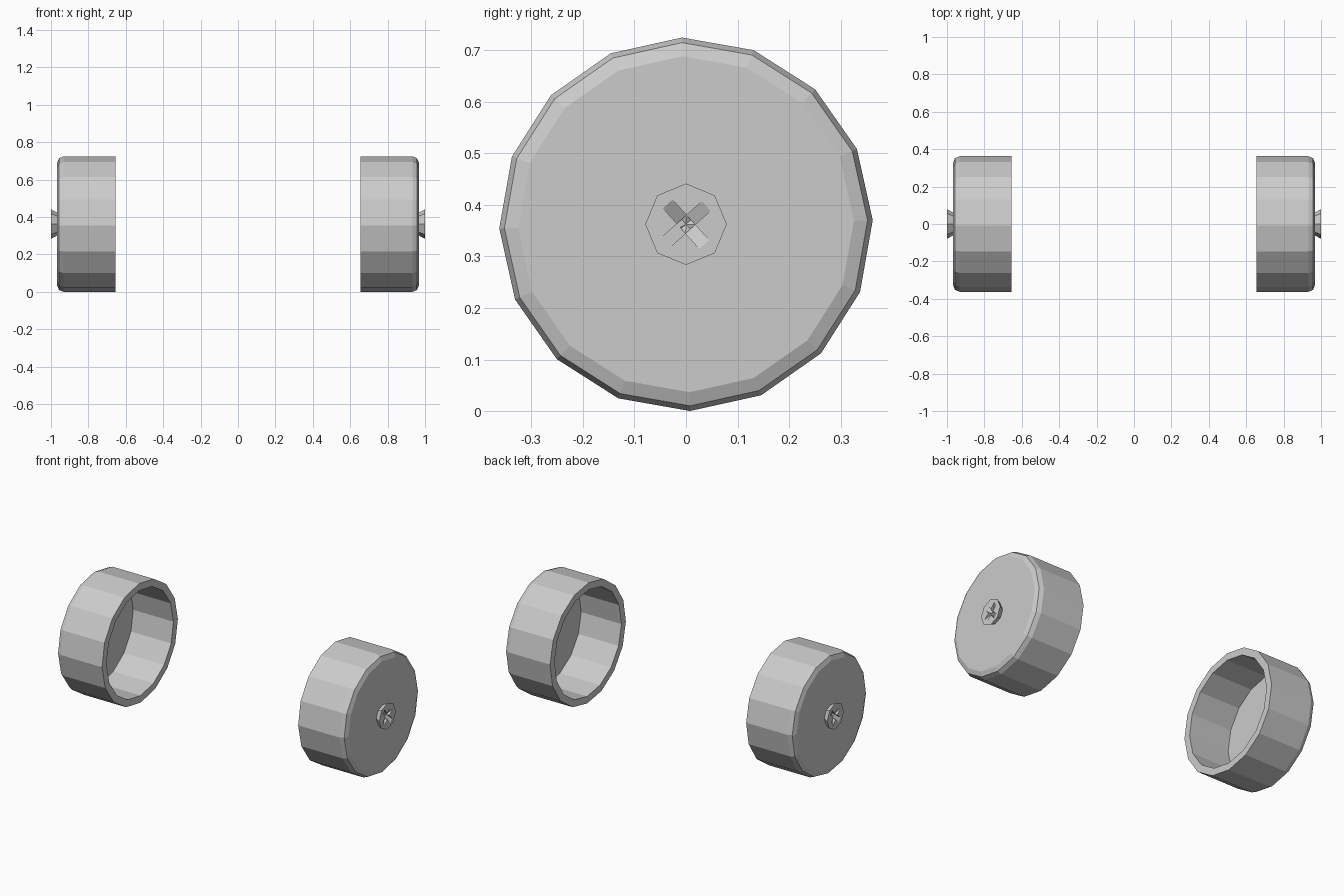
import bpy, bmesh
from math import sin, cos, pi, radians

if "Cube" in bpy.data.objects:
    bpy.data.objects.remove(bpy.data.objects["Cube"])

CZ = 0.3625  # axle height


def make_object(name, bm):
    bmesh.ops.recalc_face_normals(bm, faces=bm.faces)
    mesh = bpy.data.meshes.new(name)
    bm.to_mesh(mesh)
    bm.free()
    ob = bpy.data.objects.new(name, mesh)
    bpy.context.collection.objects.link(ob)
    return ob


def lathe(name, profile, sides, turn=0.0):
    """Spin (x, radius) points around the axle and cap both ends."""
    bm = bmesh.new()
    rings = []
    for x, r in profile:
        angles = [turn + 2 * pi * k / sides for k in range(sides)]
        rings.append([bm.verts.new((x, r * cos(a), CZ + r * sin(a))) for a in angles])
    for a, b in zip(rings, rings[1:]):
        for k in range(sides):
            n = (k + 1) % sides
            bm.faces.new((a[k], a[n], b[n], b[k]))
    bm.faces.new(rings[0])
    bm.faces.new(rings[-1])
    return make_object(name, bm)


def slot_cutter(name, angle):
    """V-shaped wedge, deepest at the axle, for one bar of the cross recess."""
    length, half_width, depth = 0.053, 0.0125, 0.028
    k = 1.6  # run past the hub face
    section = [(1 - depth, 0), (1 - depth + depth * k, length * k),
               (1 - depth + depth * k, -length * k)]
    bm = bmesh.new()
    sides = []
    for w in (-half_width, half_width):
        sides.append([bm.verts.new((x, s * cos(angle) - w * sin(angle),
                                    CZ + s * sin(angle) + w * cos(angle)))
                      for x, s in section])
    a, b = sides
    bm.faces.new(a)
    bm.faces.new(b)
    for i in range(3):
        j = (i + 1) % 3
        bm.faces.new((a[i], a[j], b[j], b[i]))
    ob = make_object(name, bm)
    ob.hide_render = True
    ob.hide_set(True)
    return ob


# Hollow 16-sided wheel: inner floor, wall, rim, tread, rounded shoulder, outer face
wheel = lathe("wheel", [(0.925, 0.32), (0.656, 0.32), (0.656, 0.3625),
                        (0.932, 0.3625), (0.957, 0.3525), (0.968, 0.326)],
              16, radians(1.25))

# Flared octagonal axle cap with cross recess
hub = lathe("axle_cap", [(0.965, 0.06), (1.0, 0.079)], 8)
for i, deg in enumerate((42, 132)):
    cut = hub.modifiers.new("slot", 'BOOLEAN')
    cut.operation = 'DIFFERENCE'
    cut.solver = 'EXACT'
    cut.object = slot_cutter(f"slot_cutter_{i + 1}", radians(deg))

# Opposite wheel by mirroring across x = 0
for ob in (wheel, hub):
    mirror = ob.modifiers.new("mirror", 'MIRROR')
    mirror.use_axis = (True, False, False)
    mirror.use_mirror_merge = False
